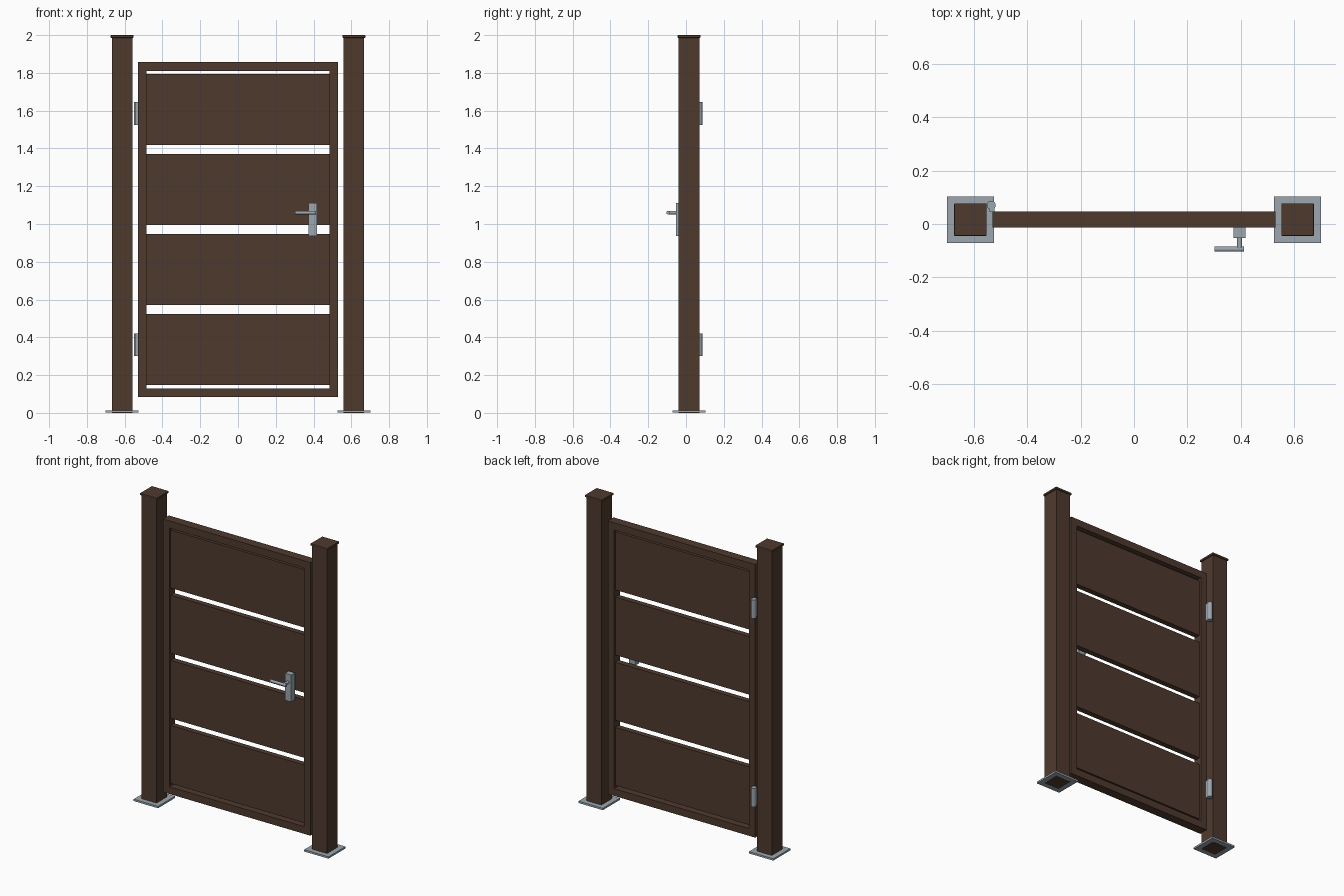
import bpy
import math

if "Cube" in bpy.data.objects:
    bpy.data.objects.remove(bpy.data.objects["Cube"])


def material(name, color):
    m = bpy.data.materials.new(name)
    m.diffuse_color = (*color, 1.0)
    m.use_nodes = True
    m.node_tree.nodes["Principled BSDF"].inputs["Base Color"].default_value = m.diffuse_color
    return m


BROWN = material("dark_brown", (0.076, 0.042, 0.027))
STEEL = material("brushed_steel", (0.33, 0.385, 0.43))


def box(name, x, y, z, mat, bevel=0.0):
    """Box from (min, max) ranges on each axis."""
    bpy.ops.mesh.primitive_cube_add(size=1)
    ob = bpy.context.object
    ob.name = name
    for v in ob.data.vertices:
        for i, (lo, hi) in enumerate((x, y, z)):
            v.co[i] = lo if v.co[i] < 0 else hi
    ob.data.materials.append(mat)
    if bevel:
        mod = ob.modifiers.new("soft_edges", 'BEVEL')
        mod.width = bevel
        mod.segments = 2
    return ob


def rod(name, center, radius, length, rotation, mat):
    bpy.ops.mesh.primitive_cylinder_add(vertices=24, radius=radius, depth=length,
                                        location=center, rotation=rotation)
    ob = bpy.context.object
    ob.name = name
    ob.data.materials.append(mat)
    bpy.ops.object.shade_smooth_by_angle(angle=math.radians(35))
    return ob


def around(c, half):
    return (c - half, c + half)


YC = 0.0165                      # depth of the gate's middle plane
STILE_IN, STILE_OUT = 0.484, 0.53
FRAME_Y = around(YC, 0.03)
PANEL_Y = around(YC, 0.018)

# Posts with caps and ground plates
for side, sx in (("left", -1), ("right", 1)):
    px = sx * 0.613
    box(f"{side}_post", around(px, 0.054), around(YC, 0.055), (0, 1.988), BROWN)
    box(f"{side}_post_cap", around(px, 0.061), around(YC, 0.061), (1.986, 2.0), BROWN, 0.003)
    box(f"{side}_base_plate", around(px, 0.0875), around(YC, 0.0875), (0.001, 0.013), STEEL)

    # Upright of the gate frame
    xs = sorted((sx * STILE_IN, sx * STILE_OUT))
    box(f"{side}_stile", xs, FRAME_Y, (0.083, 1.858), BROWN)

# Horizontal frame rails
for name, z in (("bottom_rail", (0.083, 0.13)), ("top_rail", (1.811, 1.858))):
    box(name, (-STILE_IN, STILE_IN), FRAME_Y, z, BROWN)

# Four recessed infill boards with gaps between
for i in range(4):
    z0 = 0.147 + i * 0.4235
    box(f"infill_board_{i + 1}", (-STILE_IN, STILE_IN), PANEL_Y, (z0, z0 + 0.377), BROWN)

# Hinges on the back of the left upright
for name, z in (("lower", 0.36), ("upper", 1.585)):
    rod(f"{name}_hinge_barrel", (-0.535, 0.07, z), 0.0165, 0.12, (0, 0, 0), STEEL)
    box(f"{name}_hinge_leaf", (-0.542, -0.522), (0.0465, 0.064), around(z, 0.058), STEEL)

# Lock housing, spindle and lever on the front
box("lock_housing", around(0.396, 0.0225), (-0.052, -0.0135), (0.937, 1.112), STEEL)
rod("handle_spindle", (0.396, -0.071, 1.06), 0.0095, 0.046, (math.pi / 2, 0, 0), STEEL)
rod("handle_lever", (0.357, -0.0945, 1.06), 0.0095, 0.112, (0, math.pi / 2, 0), STEEL)
